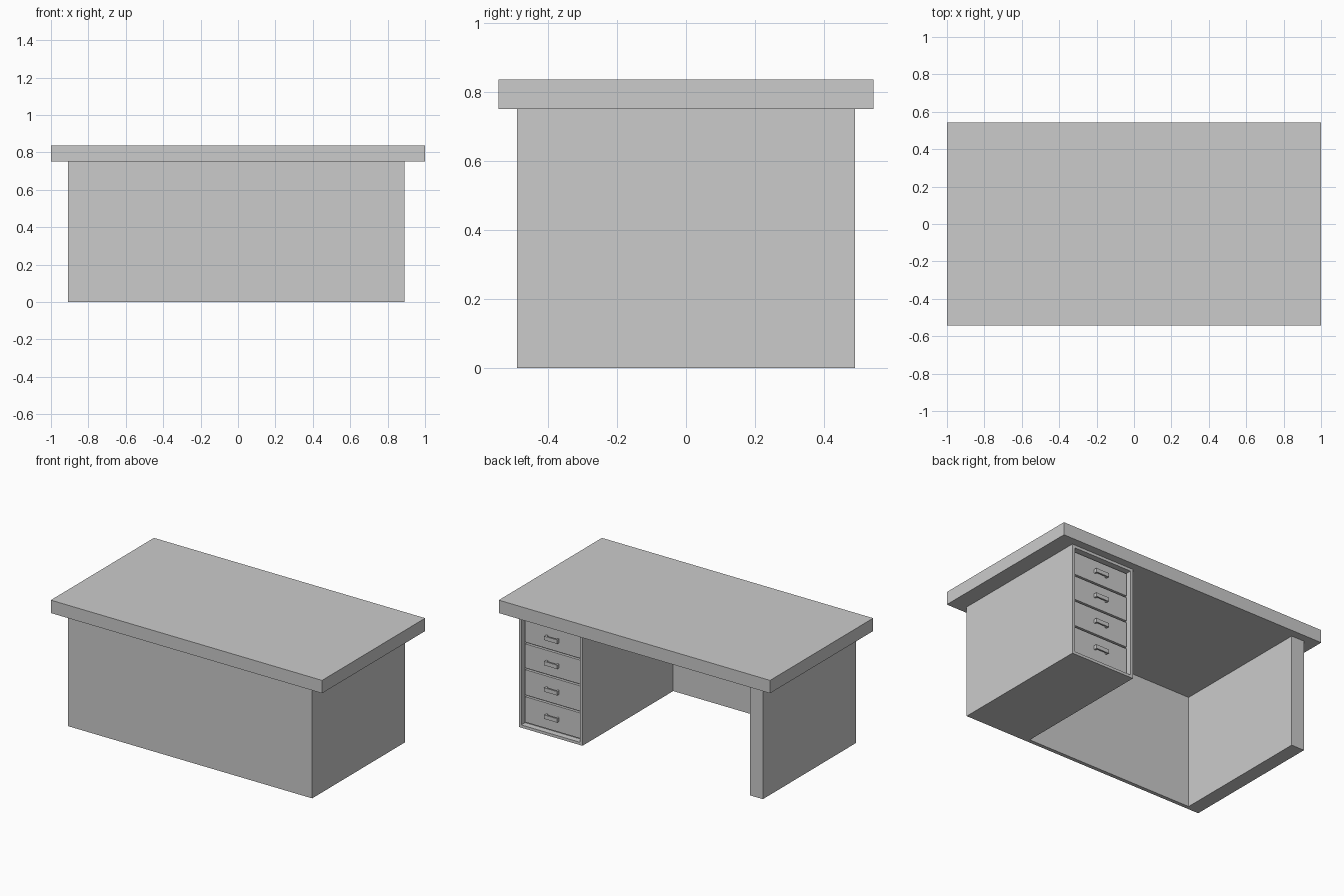
import bpy, bmesh
from mathutils import Vector

if "Cube" in bpy.data.objects:
    bpy.data.objects.remove(bpy.data.objects["Cube"])


def box_mesh(bm, lo, hi):
    """Add an axis-aligned box between two corners."""
    lo, hi = Vector(lo), Vector(hi)
    verts = bmesh.ops.create_cube(bm, size=1)["verts"]
    bmesh.ops.scale(bm, vec=hi - lo, verts=verts)
    bmesh.ops.translate(bm, vec=(lo + hi) / 2, verts=verts)


def finish(bm, name):
    bm.normal_update()
    mesh = bpy.data.meshes.new(name)
    bm.to_mesh(mesh)
    bm.free()
    obj = bpy.data.objects.new(name, mesh)
    bpy.context.collection.objects.link(obj)
    return obj


def boxes(name, *corners):
    bm = bmesh.new()
    for lo, hi in corners:
        box_mesh(bm, lo, hi)
    return finish(bm, name)


TOP = 0.75            # underside of the desk top
X0, X1 = -0.91, 0.89  # outer sides of the base
PX = 0.42             # inner side of the drawer pedestal
Y = 0.49              # half depth of the base
PANEL = -0.465        # inner face of the front panel
RIM = 0.026           # frame width around the drawers

# Desk top, front panel and side leg
boxes("desk_top", ((-1, -0.543, TOP), (1, 0.543, 0.836)))
boxes("front_panel", ((X0, -Y, 0), (X1, PANEL, TOP)))
boxes("side_leg", ((X0, PANEL, 0), (-0.815, Y, TOP)))

# Drawer pedestal with a framed recess in its +y face
bm = bmesh.new()
box_mesh(bm, (PX, PANEL, 0), (X1, Y, TOP))
bm.normal_update()
face = max(bm.faces, key=lambda f: f.calc_center_median().y)
bmesh.ops.inset_region(bm, faces=[face], thickness=RIM)
recess = bmesh.ops.extrude_discrete_faces(bm, faces=[face])["faces"][0]
bmesh.ops.translate(bm, vec=(0, -0.04, 0), verts=recess.verts)
finish(bm, "drawer_pedestal")

# Drawer fronts with bridge handles
FACE = 0.468
GAP = 0.006
cx = (PX + X1) / 2
levels = [RIM, 0.208, 0.388, 0.56, TOP - RIM]
for i, (z0, z1) in enumerate(zip(levels, levels[1:]), 1):
    boxes(f"drawer_front_{i}",
          ((PX + RIM + GAP, Y - 0.04, z0 + GAP), (X1 - RIM - GAP, FACE, z1 - GAP)))
    cz = (z0 + z1) / 2
    w, h = 0.048, 0.013
    boxes(f"drawer_handle_{i}",
          ((cx - w, 0.48, cz - h), (cx + w, Y, cz + h)),
          ((cx - w, FACE, cz - h), (cx - w + 0.012, 0.48, cz + h)),
          ((cx + w - 0.012, FACE, cz - h), (cx + w, 0.48, cz + h)))
